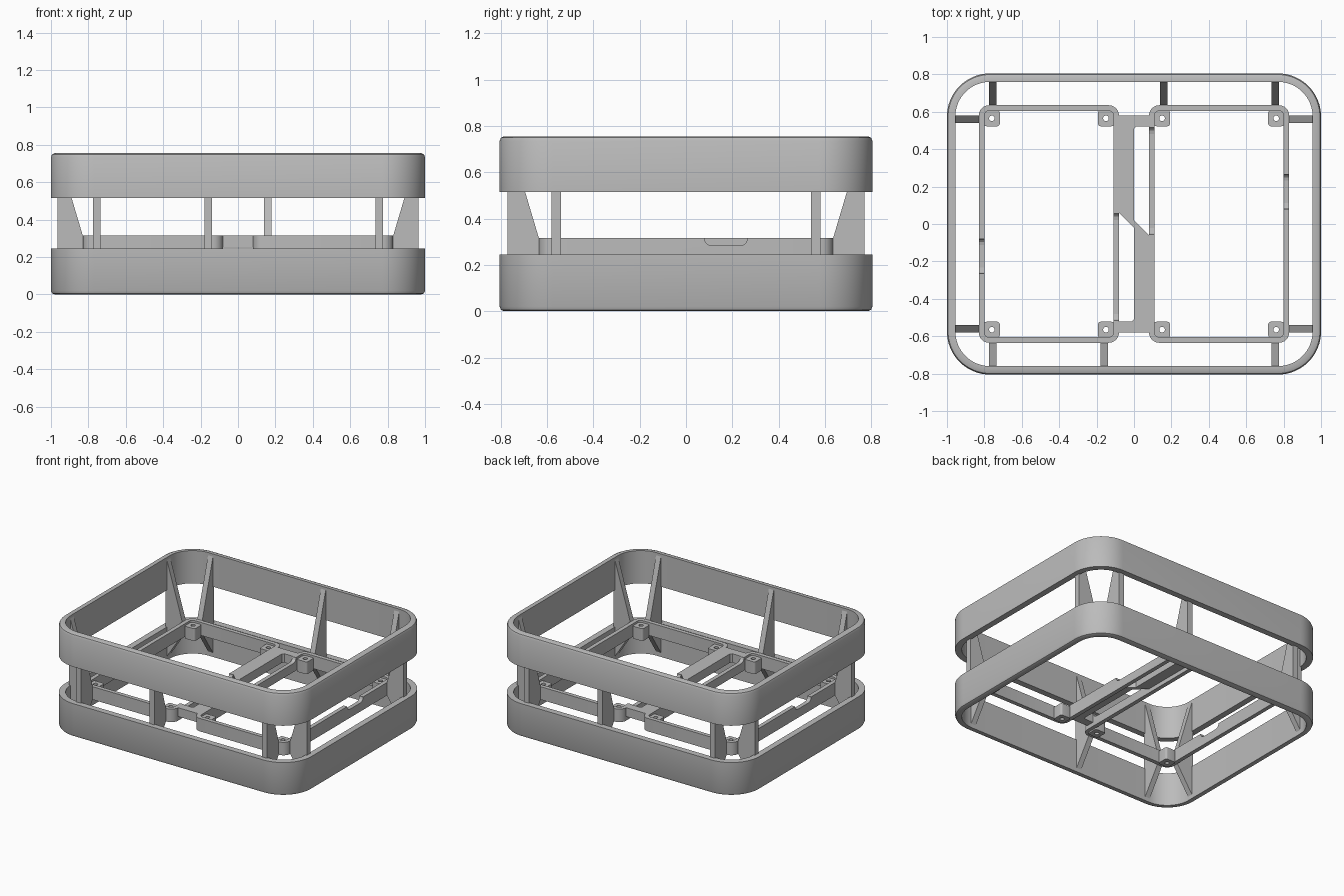
import bpy, bmesh, math
from mathutils import Matrix, Vector

cube = bpy.data.objects.get("Cube")
if cube:
    bpy.data.objects.remove(cube, do_unlink=True)

GREY = (0.5, 0.5, 0.5, 1.0)
grey = bpy.data.materials.new("plain_grey")
grey.diffuse_color = GREY
grey.use_nodes = True
grey.node_tree.nodes["Principled BSDF"].inputs["Base Color"].default_value = GREY


def finish(name, bm, matrix=Matrix(), smooth=True):
    """Turn a bmesh into a named, coloured object."""
    bmesh.ops.recalc_face_normals(bm, faces=bm.faces)
    bm.transform(matrix)
    mesh = bpy.data.meshes.new(name)
    bm.to_mesh(mesh)
    bm.free()
    mesh.materials.append(grey)
    obj = bpy.data.objects.new(name, mesh)
    bpy.context.collection.objects.link(obj)
    activate(obj)
    if smooth:
        bpy.ops.object.shade_smooth_by_angle(angle=math.radians(35))
    return obj


def activate(obj):
    bpy.ops.object.select_all(action='DESELECT')
    obj.select_set(True)
    bpy.context.view_layer.objects.active = obj


def rounded_rect(hx, hy, r, steps):
    """Outline of a rounded rectangle centred on the origin."""
    pts = []
    for k, (sx, sy) in enumerate([(1, 1), (-1, 1), (-1, -1), (1, -1)]):
        for i in range(steps + 1):
            a = math.pi / 2 * (k + i / steps)
            pts.append((sx * (hx - r) + r * math.cos(a),
                        sy * (hy - r) + r * math.sin(a)))
    return pts


def hoop(name, stations, steps, matrix=Matrix()):
    """Closed band skinned through rounded rectangles (hx, hy, r, z)."""
    bm = bmesh.new()
    loops = [[bm.verts.new((x, y, z)) for x, y in rounded_rect(hx, hy, r, steps)]
             for hx, hy, r, z in stations]
    for a, b in zip(loops, loops[1:] + loops[:1]):
        for i in range(len(a)):
            j = (i + 1) % len(a)
            bm.faces.new((a[i], a[j], b[j], b[i]))
    return finish(name, bm, matrix)


def prism(name, pts, push, matrix=Matrix(), smooth=False):
    """Flat outline extruded along a vector."""
    bm = bmesh.new()
    face = bm.faces.new([bm.verts.new(p) for p in pts])
    out = bmesh.ops.extrude_face_region(bm, geom=[face])
    bmesh.ops.translate(bm, vec=Vector(push),
                        verts=[v for v in out["geom"] if isinstance(v, bmesh.types.BMVert)])
    return finish(name, bm, matrix, smooth)


# Outer bands: one outer edge of each is rounded
HX, HY, R, WALL = 1.0, 0.805, 0.23, 0.045
BAND = [(0, 0.24), (0, 0.02), (0.006, 0.006), (0.02, 0), (WALL, 0), (WALL, 0.24)]


def band(name, z_of):
    hoop(name, [(HX - i, HY - i, R - i, z_of(z)) for i, z in BAND], 16)


band("lower_band", lambda z: z if z < 0.2 else z + 0.005)
band("upper_band", lambda z: 0.755 - z)

# Inner frame heights
BOTTOM, TOP = 0.22, 0.315


def cut_notch(obj, y0, y1, x0, x1, turn):
    """Cut a shallow round-cornered dip into the top of a wall."""
    side = [(0, 0.04), (0, -0.006), (0.005, -0.018), (0.016, -0.028), (0.033, -0.032)]
    prof = [(y0 + d, TOP + h) for d, h in side] + [(y1 - d, TOP + h) for d, h in reversed(side)]
    cutter = prism("notch_cutter", [(x0, y, z) for y, z in prof], (x1 - x0, 0, 0), turn)
    cutter.hide_render = True
    mod = obj.modifiers.new("notch", 'BOOLEAN')
    mod.operation = 'DIFFERENCE'
    mod.solver = 'EXACT'
    mod.object = cutter
    activate(obj)
    # keep the notch ahead of any smoothing
    bpy.ops.object.modifier_move_to_index(modifier=mod.name, index=0)
    bpy.ops.object.modifier_apply(modifier=mod.name)
    bpy.data.objects.remove(cutter, do_unlink=True)


# Tapered strut outline: distance out from the frame, height
STRUT = [(-0.01, BOTTOM), (-0.01, TOP), (0, TOP), (0.125, 0.735),
         (0.135, 0.735), (0.135, 0.03), (0.125, 0.03), (0, BOTTOM)]
THICK = 0.04


def side_strut(name, y, turn):
    prism(name, [(0.83 + d, y - THICK / 2, z) for d, z in STRUT], (0, THICK, 0), turn)


def end_strut(name, x, sign, turn):
    prism(name, [(x - THICK / 2, sign * (0.635 + d), z) for d, z in STRUT], (THICK, 0, 0), turn)


# The two halves are the same half turned about the vertical axis
for half, angle in (("left", 0), ("right", math.pi)):
    turn = Matrix.Rotation(angle, 4, 'Z')

    # Thin-walled frame with dips in its outer and inner side walls
    hx, hy, t = 0.375, 0.635, 0.03
    frame = hoop(half + "_frame",
                 [(hx, hy, 0.055, BOTTOM), (hx, hy, 0.055, TOP),
                  (hx - t, hy - t, 0.025, TOP), (hx - t, hy - t, 0.025, BOTTOM)],
                 6, turn @ Matrix.Translation((0.455, 0, 0)))
    cut_notch(frame, 0.08, 0.265, 0.79, 0.84, turn)
    cut_notch(frame, -0.055, 0.515, 0.07, 0.12, turn)

    # Screw bosses in the frame corners
    for x in (0.76, 0.15):
        for y in (-0.565, 0.565):
            b, h = 0.0425, 0.015
            hoop(half + "_screw_boss",
                 [(b, b, 0.014, BOTTOM - 0.01), (b, b, 0.014, TOP - 0.015),
                  (h, h, h * 0.99, TOP - 0.015), (h, h, h * 0.99, BOTTOM - 0.01)],
                 5, turn @ Matrix.Translation((x, y, 0)))

    # Struts joining the frame to both bands
    for y in (-0.56, 0.56):
        side_strut(half + "_side_strut", y, turn)
    for x, sign in ((0.755, -1), (0.755, 1), (0.16, 1)):
        end_strut(half + "_end_strut", x, sign, turn)

# Bridge plate: S-shaped, leaving two slots beside it
half_s = [(-0.08, 0.58), (0.08, 0.58), (0.08, 0.52), (0.012, 0.52), (0, 0.508), (0, 0.02)]
outline = half_s + [(0.08, -0.06)] + [(-x, -y) for x, y in half_s] + [(-0.08, 0.06)]
prism("bridge_plate", [(x, y, 0.25) for x, y in outline], (0, 0, TOP - 0.25))
